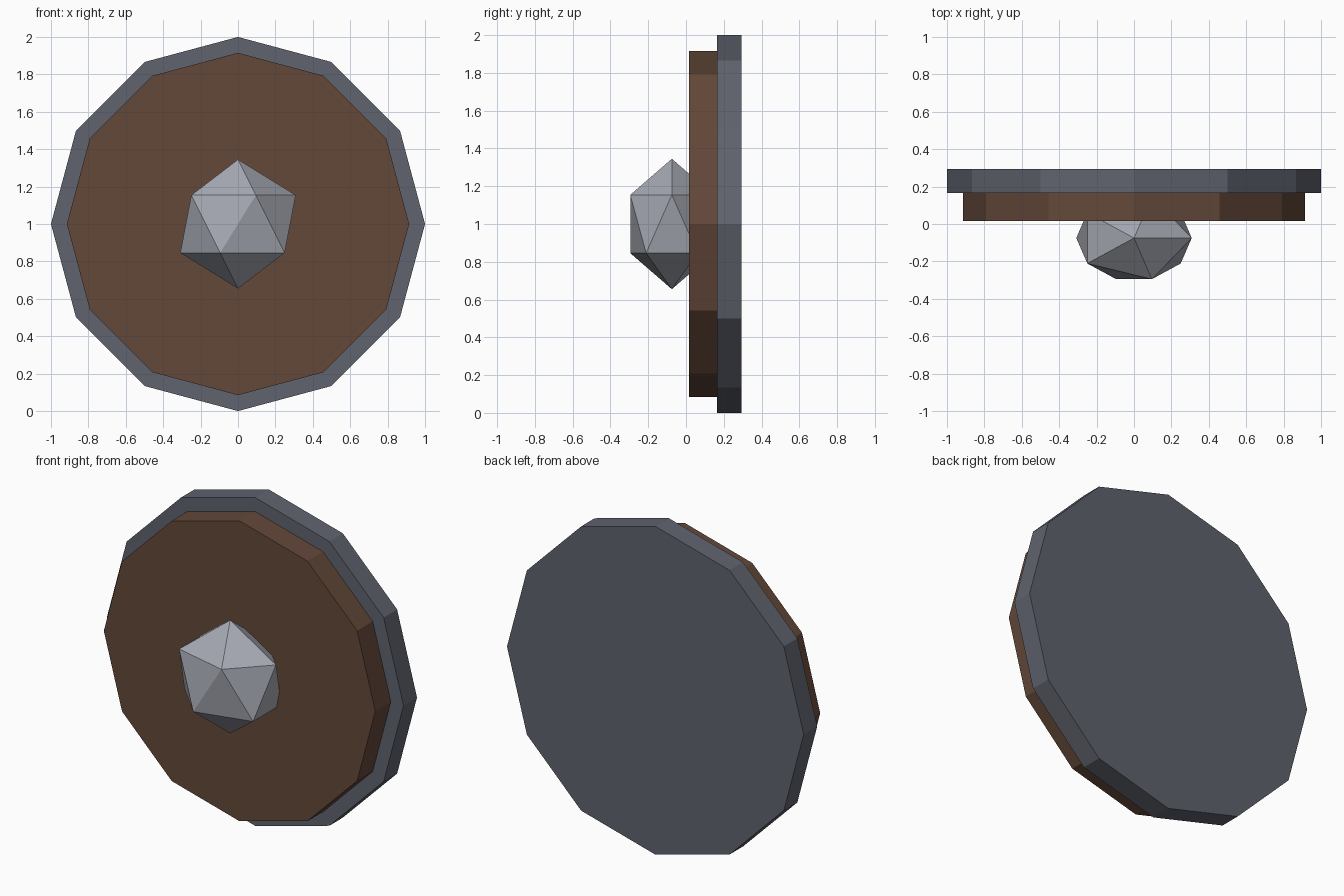
import bpy
import math

if "Cube" in bpy.data.objects:
    bpy.data.objects.remove(bpy.data.objects["Cube"])


def material(name, rgb):
    # sRGB 0-255 to linear viewport colour
    lin = [((c / 255 + 0.055) / 1.055) ** 2.4 for c in rgb]
    m = bpy.data.materials.new(name)
    m.diffuse_color = (*lin, 1)
    m.use_nodes = True
    m.node_tree.nodes["Principled BSDF"].inputs["Base Color"].default_value = m.diffuse_color
    return m


def disc(name, radius, y_front, y_back, mat):
    # twelve-sided disc facing front, one corner pointing up
    bpy.ops.mesh.primitive_cylinder_add(
        vertices=12, radius=radius, depth=y_back - y_front,
        location=(0, (y_front + y_back) / 2, 1),
        rotation=(math.pi / 2, 0, 0))
    ob = bpy.context.object
    ob.name = name
    ob.data.materials.append(mat)


iron = material("dark iron", (96, 99, 110))
wood = material("brown wood", (99, 72, 57))
steel = material("pale steel", (166, 169, 179))

# Metal backing and wooden face of the round shield
disc("metal_rim", 1.0, 0.165, 0.295, iron)
disc("wooden_face", 0.915, 0.015, 0.165, wood)

# Faceted boss, flattened front to back
bpy.ops.mesh.primitive_ico_sphere_add(subdivisions=1, radius=0.345, location=(0, -0.075, 1))
boss = bpy.context.object
boss.name = "boss"
boss.scale = (1, 0.75, 1)
boss.data.materials.append(steel)
